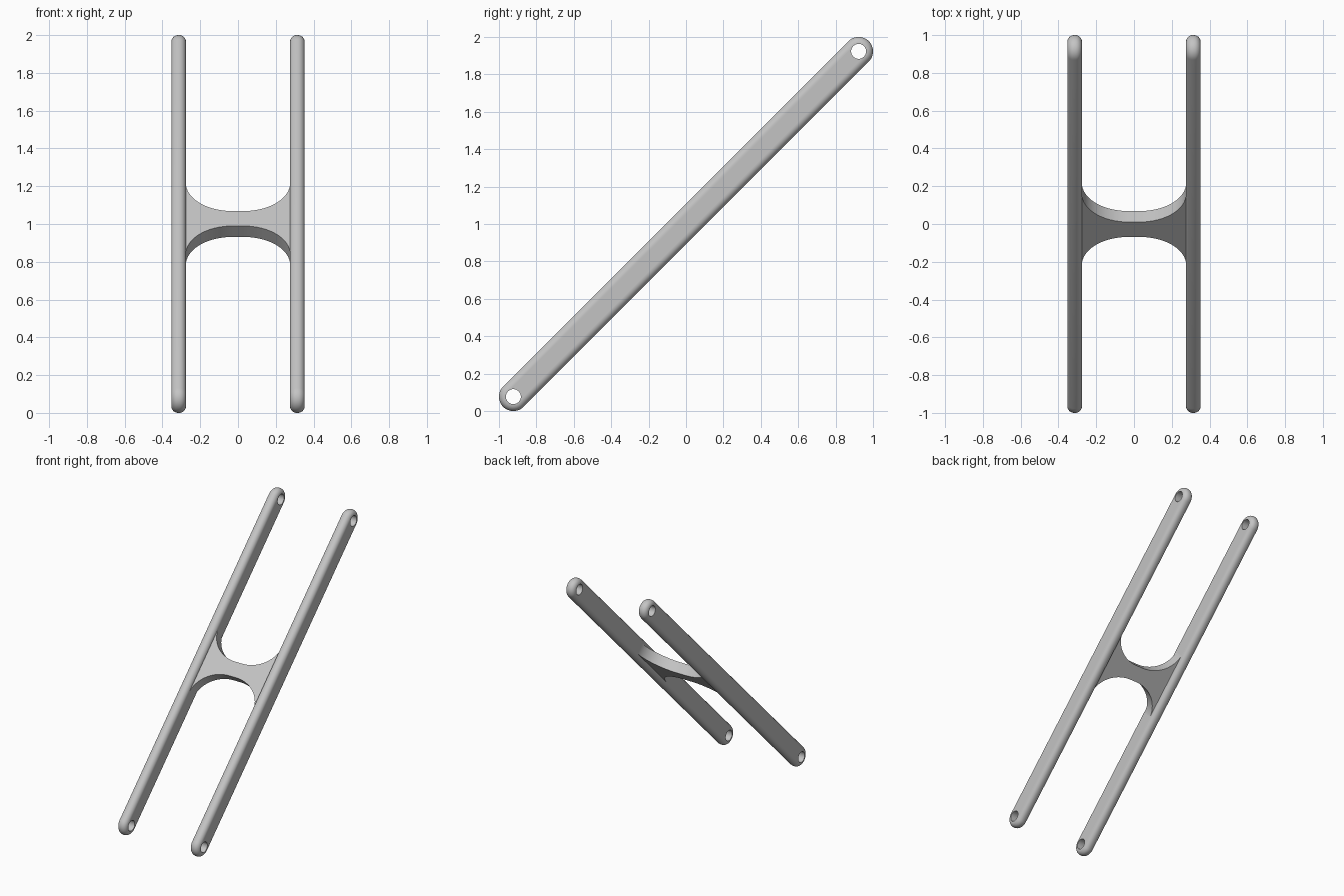
import bpy, bmesh
from math import sin, cos, pi, sqrt
from mathutils import Matrix

cube = bpy.data.objects.get("Cube")
if cube:
    bpy.data.objects.remove(cube, do_unlink=True)

# Single grey material
GREY = (0.55, 0.55, 0.55, 1)
grey = bpy.data.materials.new("light grey")
grey.use_nodes = True
grey.diffuse_color = GREY
grey.node_tree.nodes["Principled BSDF"].inputs["Base Color"].default_value = GREY

# Parts are built lying along y, then tilted 45 degrees and lifted
TILT = Matrix.Translation((0, 0, 1)) @ Matrix.Rotation(pi / 4, 4, 'X')
BAR_X, HALF_W, RADIUS, FILLET = 0.314, 0.039, 0.077, 0.036
END_Y = (1 - RADIUS) * sqrt(2)
HOLE_R = 0.04


def make_object(name, bm):
    bmesh.ops.recalc_face_normals(bm, faces=bm.faces)
    bm.transform(TILT)
    mesh = bpy.data.meshes.new(name)
    bm.to_mesh(mesh)
    bm.free()
    mesh.materials.append(grey)
    obj = bpy.data.objects.new(name, mesh)
    bpy.context.collection.objects.link(obj)
    return obj


def activate(obj):
    bpy.ops.object.select_all(action='DESELECT')
    obj.select_set(True)
    bpy.context.view_layer.objects.active = obj


def loft(bm, rings):
    loops = [[bm.verts.new(p) for p in ring] for ring in rings]
    n = len(loops[0])
    for a, b in zip(loops, loops[1:]):
        for i in range(n):
            j = (i + 1) % n
            bm.faces.new((a[i], a[j], b[j], b[i]))
    bm.faces.new(loops[0])
    bm.faces.new(loops[-1])


def stadium(x, r, steps=24):
    ring = []
    for side in (1, -1):
        for i in range(steps + 1):
            a = pi * i / steps
            ring.append((x, side * (END_Y + r * sin(a)), side * r * cos(a)))
    return ring


# Rounded bar with a pin hole through each end
def make_bar(name, cx):
    steps = 8
    quarter = [pi / 2 * k / steps for k in range(steps + 1)]
    half = [(HALF_W - FILLET + FILLET * sin(a), RADIUS - FILLET + FILLET * cos(a))
            for a in quarter]
    section = [(-x, r) for x, r in reversed(half)] + half
    bm = bmesh.new()
    loft(bm, [stadium(cx + x, r) for x, r in section])
    bar = make_object(name, bm)

    cutter_bm = bmesh.new()
    for y in (END_Y, -END_Y):
        place = Matrix.Translation((cx, y, 0)) @ Matrix.Rotation(pi / 2, 4, 'Y')
        bmesh.ops.create_cone(cutter_bm, cap_ends=True, segments=48, radius1=HOLE_R,
                              radius2=HOLE_R, depth=0.3, matrix=place)
    cutter = make_object("hole_cutter", cutter_bm)
    cutter.hide_render = True
    activate(bar)
    cut = bar.modifiers.new("holes", 'BOOLEAN')
    cut.operation = 'DIFFERENCE'
    cut.solver = 'EXACT'
    cut.object = cutter
    bpy.ops.object.modifier_apply(modifier=cut.name)
    bpy.data.objects.remove(cutter, do_unlink=True)
    bpy.ops.object.shade_smooth_by_angle(angle=pi / 6)


make_bar("left_bar", BAR_X)
make_bar("right_bar", -BAR_X)

# Waisted web joining the bars, flaring elliptically at each end
WEB_X, FLAT, WAIST, FLARE, THICK = 0.276, 0.03, 0.056, 0.21, 0.041
edge = []
for side in (-1, 1):
    for i in range(25):
        a = pi / 2 * i / 24
        s = a if side > 0 else pi / 2 - a
        edge.append((side * (FLAT + (WEB_X - FLAT) * sin(s)),
                     WAIST + FLARE * (1 - cos(s))))
edge = [(-BAR_X, edge[0][1])] + edge + [(BAR_X, edge[-1][1])]
outline = edge + [(x, -y) for x, y in reversed(edge)]
bm = bmesh.new()
loft(bm, [[(x, y, z) for x, y in outline] for z in (-THICK, THICK)])
web = make_object("cross_web", bm)
activate(web)
bpy.ops.object.shade_smooth_by_angle(angle=pi / 6)
